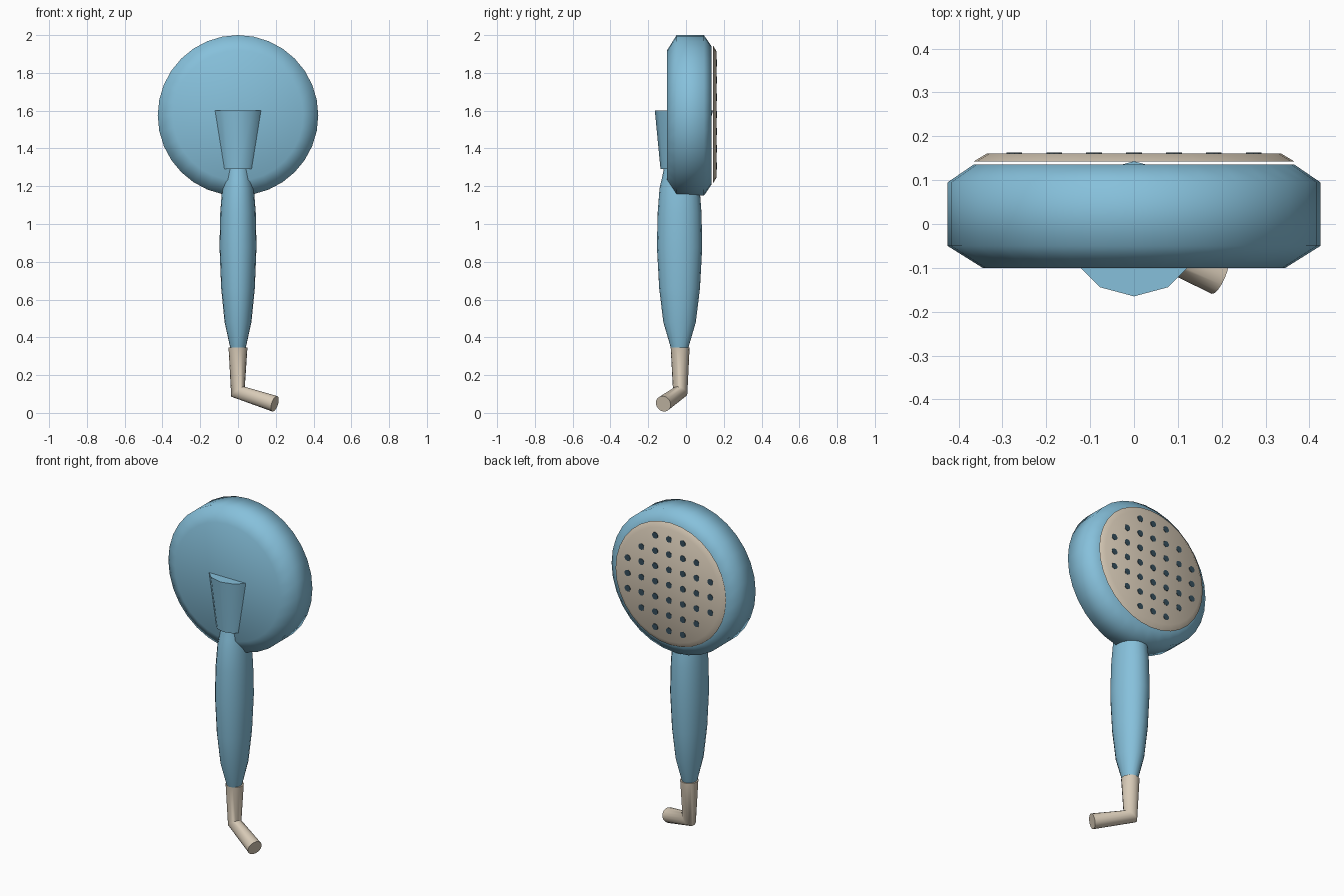
import bpy, bmesh, math
from mathutils import Vector as V, Matrix

if "Cube" in bpy.data.objects:
    bpy.data.objects.remove(bpy.data.objects["Cube"])


def material(name, rgb):
    m = bpy.data.materials.new(name)
    m.diffuse_color = (*rgb, 1)
    m.use_nodes = True
    m.node_tree.nodes["Principled BSDF"].inputs["Base Color"].default_value = m.diffuse_color
    return m


BLUE = material("sky blue", (0.24, 0.53, 0.71))
CREAM = material("warm cream", (0.68, 0.59, 0.47))
DARK = material("dark slate", (0.035, 0.075, 0.105))
X, Y, Z = V((1, 0, 0)), V((0, 1, 0)), V((0, 0, 1))


def finish(name, bm, mat, angle=65):
    bmesh.ops.recalc_face_normals(bm, faces=bm.faces)
    me = bpy.data.meshes.new(name)
    bm.to_mesh(me)
    bm.free()
    me.materials.append(mat)
    ob = bpy.data.objects.new(name, me)
    bpy.context.collection.objects.link(ob)
    bpy.ops.object.select_all(action='DESELECT')
    ob.select_set(True)
    bpy.context.view_layer.objects.active = ob
    bpy.ops.object.shade_smooth_by_angle(angle=math.radians(angle))
    return ob


def loft(name, rings, sides, mat):
    """Skin a capped tube through rings given as (centre, half axis u, half axis v)."""
    bm = bmesh.new()
    loops = []
    for c, u, v in rings:
        angles = [2 * math.pi * i / sides for i in range(sides)]
        loops.append([bm.verts.new(c + u * math.cos(a) + v * math.sin(a)) for a in angles])
    for a, b in zip(loops, loops[1:]):
        for i in range(sides):
            j = (i + 1) % sides
            bm.faces.new((a[i], a[j], b[j], b[i]))
    bm.faces.new(loops[0])
    bm.faces.new(loops[-1])
    return finish(name, bm, mat)


def disc(name, z, profile, sides, mat):
    """Disc around the y axis, profile of (y, radius)."""
    return loft(name, [(V((0, y, z)), X * r, Z * r) for y, r in profile], sides, mat)


# Round head and spray plate
disc("head", 1.575, [(-0.10, 0.345), (-0.05, 0.425), (0.095, 0.425), (0.136, 0.365)], 32, BLUE)
PLATE_Z = 1.58
disc("spray_plate", PLATE_Z, [(0.143, 0.365), (0.161, 0.335)], 32, CREAM)

# Spray nozzles: square grid trimmed to a round outline
bm = bmesh.new()
STEP = 0.091
for i in range(-3, 4):
    for j in range(-3, 4):
        if i * i + j * j <= 10:
            place = Matrix.Translation((i * STEP, 0.161, PLATE_Z + j * STEP))
            bmesh.ops.create_cone(bm, cap_ends=True, segments=10, radius1=0.019,
                                  radius2=0.019, depth=0.004,
                                  matrix=place @ Matrix.Rotation(math.pi / 2, 4, 'X'))
finish("nozzles", bm, DARK, 30)

# Flared neck joining handle and head
loft("neck", [(V((0, -0.035, 1.29)), X * 0.10, Y * 0.10),
              (V((0, -0.011, 1.60)), X * 0.154, Y * 0.154)], 12, BLUE)

# Swelling oval handle
HANDLE = [(0.34, 0.04, 0.045), (0.48, 0.071, 0.086), (0.66, 0.089, 0.108),
          (0.88, 0.098, 0.12), (1.06, 0.094, 0.116), (1.19, 0.084, 0.106),
          (1.24, 0.075, 0.094), (1.30, 0.068, 0.082)]
loft("handle", [(V((0, -0.034, z)), X * rx, Y * ry) for z, rx, ry in HANDLE], 20, BLUE)

# Bent hose connector with a mitred elbow
top, elbow, tip = V((0, -0.031, 0.345)), V((0, -0.031, 0.112)), V((0.195, -0.12, 0.048))
d1, d2 = -Z, (tip - elbow).normalized()
n = d1 + d2
mitre = [w - d1 * (w.dot(n) / d1.dot(n)) for w in (X, Y)]
end = [w - d2 * w.dot(d2) for w in mitre]
loft("hose_connector", [(top, X * 0.05, Y * 0.05),
                        (elbow, mitre[0] * 0.036, mitre[1] * 0.038),
                        (tip, end[0] * 0.043, end[1] * 0.043)], 16, CREAM)
